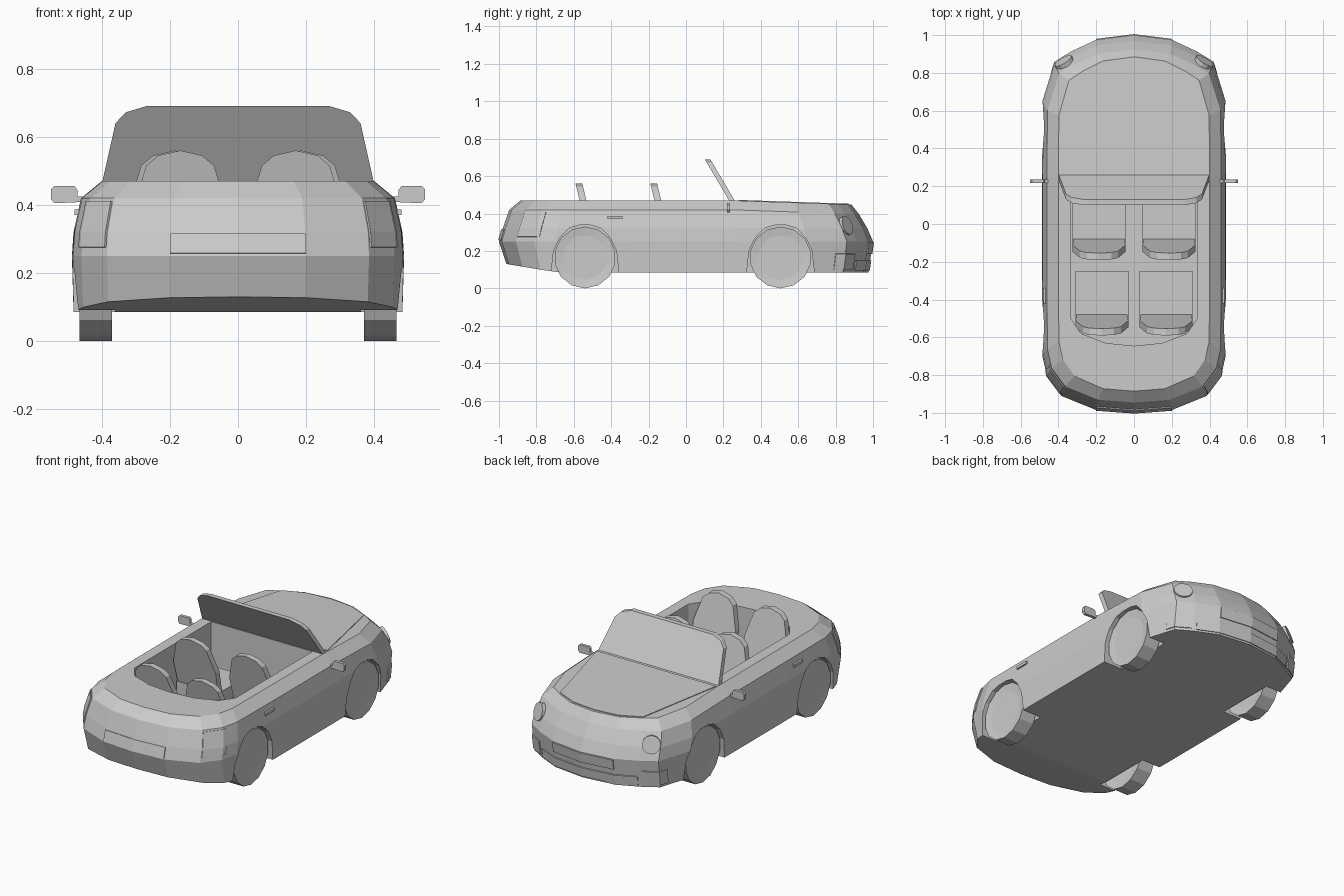
import bpy, bmesh, math
from mathutils import Vector

if "Cube" in bpy.data.objects:
    bpy.data.objects.remove(bpy.data.objects["Cube"])

# Half plan outline of the body, tail (-y) to nose (+y)
PLAN = [(0, -1), (.2, -.985), (.385, -.91), (.46, -.81), (.485, -.7), (.488, -.3),
        (.488, .27), (.485, .65), (.42, .86), (.33, .915), (.2, .975), (0, 1)]
# Height, width scale, tail scale, nose scale
LEVELS = [(.085, .99, .96, .975), (.25, 1, 1, 1), (.32, .99, .98, .97),
          (.42, .945, .945, .925), (.47, .82, .885, .885)]


def make(name, verts, faces):
    me = bpy.data.meshes.new(name)
    bm = bmesh.new()
    vs = [bm.verts.new(v) for v in verts]
    for f in faces:
        bm.faces.new([vs[i] for i in f])
    bmesh.ops.remove_doubles(bm, verts=bm.verts, dist=1e-5)
    bmesh.ops.recalc_face_normals(bm, faces=bm.faces)
    bm.to_mesh(me)
    bm.free()
    ob = bpy.data.objects.new(name, me)
    bpy.context.collection.objects.link(ob)
    return ob


def loft(name, a, b):
    """Solid between two matching closed rings."""
    n = len(a)
    faces = [(i, (i + 1) % n, n + (i + 1) % n, n + i) for i in range(n)]
    return make(name, a + b, faces + [tuple(range(n)), tuple(range(n, 2 * n))])


def box(name, x, y, z):
    ring = [(x[0], y[0]), (x[1], y[0]), (x[1], y[1]), (x[0], y[1])]
    return loft(name, [(p, q, z[0]) for p, q in ring], [(p, q, z[1]) for p, q in ring])


def both(half):
    """Complete a half profile whose first coordinate is x."""
    return half + [(-x, z) for x, z in reversed(half) if x > 1e-6]


def surf(u, z):
    """Point on the right side of the body at outline position u and height z."""
    i = min(int(u), len(PLAN) - 2)
    x, y = Vector(PLAN[i]).lerp(Vector(PLAN[i + 1]), u - i)
    k = 0
    while k < len(LEVELS) - 2 and z > LEVELS[k + 1][0]:
        k += 1
    lo, hi = LEVELS[k], LEVELS[k + 1]
    t = (z - lo[0]) / (hi[0] - lo[0])
    sx, sr, sf = [lo[j] + (hi[j] - lo[j]) * t for j in (1, 2, 3)]
    return Vector((x * sx, y * (sr if y < 0 else sf), z))


def patch(name, u0, u1, z0, z1, thick=.012):
    """Raised trim panel following the body surface, on both sides."""
    us = [u0] + [u for u in range(len(PLAN)) if u0 < u < u1] + [u1]
    zs = [z0] + [l[0] for l in LEVELS if z0 < l[0] < z1] + [z1]
    verts, faces, w = [], [], len(us)
    for s in (1, -1):
        base = len(verts)
        for z in zs:
            for u in us:
                p = surf(u, z)
                verts.append((p.x * s, p.y, p.z))
        for r in range(len(zs) - 1):
            for c in range(w - 1):
                a = base + r * w + c
                faces.append((a, a + 1, a + w + 1, a + w))
    ob = make(name, verts, faces)
    m = ob.modifiers.new("thickness", 'SOLIDIFY')
    m.thickness, m.offset = thick, 0
    return ob


# Body shell
n = len(PLAN)
verts, faces = [], []
for z, *_ in LEVELS:
    half = [surf(i, z) for i in range(n)]
    for p in half:
        if z > .4:
            p.z -= .022 * max(0, (p.y - .24) / .64)
        elif z < .1:
            p.z += .045 * max(0, (-p.y - .69) / .27)
    verts += half + [Vector((-p.x, p.y, p.z)) for p in half[-2:0:-1]]
R = 2 * n - 2
for k in range(len(LEVELS) - 1):
    for i in range(R):
        j = (i + 1) % R
        faces.append((k * R + i, k * R + j, (k + 1) * R + j, (k + 1) * R + i))
for o in (0, (len(LEVELS) - 1) * R):
    for i in range(n - 1):
        ids = [o + i, o + i + 1, o + (R - i - 1) % R, o + (R - i) % R]
        faces.append(tuple(dict.fromkeys(ids)))
body = make("body", verts, faces)


def cut(tool):
    m = body.modifiers.new("cut", 'BOOLEAN')
    m.operation, m.solver, m.object = 'DIFFERENCE', 'EXACT', tool
    bpy.context.view_layer.objects.active = body
    bpy.ops.object.modifier_apply(modifier=m.name)
    bpy.data.objects.remove(tool)


# Cockpit opening
tub = both([(0, -.645), (.15, -.63), (.28, -.58), (.335, -.5), (.335, .225)])
cut(loft("cockpit_cutter", [(x, y, .14) for x, y in tub], [(x, y, .6) for x, y in tub]))

# Wheel arches and wheels
arch = both([(.18, .03), (.18, .09), (.168, .2), (.135, .27), (.085, .322), (.03, .338)])
for yc, end in ((-.54, "rear"), (.505, "front")):
    for s, side in ((1, "right"), (-1, "left")):
        cut(loft("arch_cutter", [(s * .362, yc + y, z) for y, z in arch],
                 [(s * .6, yc + y, z) for y, z in arch]))
        ring = [(yc + .165 * math.sin(math.tau * i / 14), .165 - .165 * math.cos(math.tau * i / 14))
                for i in range(14)]
        wheel = loft(f"{end}_{side}_wheel", [(s * .37, y, z) for y, z in ring],
                     [(s * .465, y, z) for y, z in ring])
        bm = bmesh.new()
        bm.from_mesh(wheel.data)
        caps = [f for f in bm.faces if len(f.verts) == 14]
        bmesh.ops.inset_individual(bm, faces=caps, thickness=.045, depth=-.006)
        bm.to_mesh(wheel.data)
        bm.free()

# Hood panel
hood = both([(.395, .28), (.275, .8), (.15, .855), (0, .87)])
top = lambda y, d: .47 - .022 * (y - .24) / .64 + d
loft("hood", [(x, y, top(y, -.008)) for x, y in hood], [(x, y, top(y, .004)) for x, y in hood])

# Windshield
glass = both([(.4, .462), (.36, .64), (.33, .672), (.27, .69)])
rake = lambda z: .26 - .59 * (z - .47)
loft("windshield", [(x, rake(z), z) for x, z in glass], [(x, rake(z) - .03, z) for x, z in glass])

# Seats
back = both([(.13, .16), (.14, .38), (.112, .475), (.1, .515), (.065, .545), (0, .56)])
for xc, yf, front, row in ((.185, -.08, .15, "front"), (.17, -.48, -.25, "rear")):
    for s, side in ((1, "right"), (-1, "left")):
        lean = lambda z: yf - .24 * (z - .25)
        loft(f"{row}_{side}_seat_back", [(s * xc + x, lean(z), z) for x, z in back],
             [(s * xc + x, lean(z) - .036, z) for x, z in back])
        box(f"{row}_{side}_seat_cushion", (s * xc - .14, s * xc + .14), (yf - .04, front), (.13, .25))

# Mirrors, door handles, headlights
mirror = [(.43, .41), (.54, .405), (.55, .418), (.55, .445), (.54, .455), (.48, .455),
          (.472, .445), (.472, .425), (.43, .425)]
for s, side in ((1, "right"), (-1, "left")):
    loft(f"{side}_mirror", [(s * x, .218, z) for x, z in mirror], [(s * x, .236, z) for x, z in mirror])
    box(f"{side}_door_handle", (s * .46, s * .48), (-.42, -.34), (.37, .386))
    bpy.ops.mesh.primitive_cylinder_add(vertices=12, radius=.052, depth=.03)
    lamp = bpy.context.object
    lamp.name = f"{side}_headlight"
    lamp.location = (s * .368, .852, .333)
    lamp.rotation_euler = Vector((s * .5, .82, .3)).to_track_quat('Z', 'Y').to_euler()

# Surface trim
patch("tail_lights", 2.05, 3.2, .275, .41)
patch("rear_plate", 0, 1, .257, .315)
patch("front_plate", 10, 11, .185, .245)
patch("lower_corner_grilles", 7.75, 8.9, .1, .185)
patch("front_bumper_lip", 9.1, 11, .095, .15)
